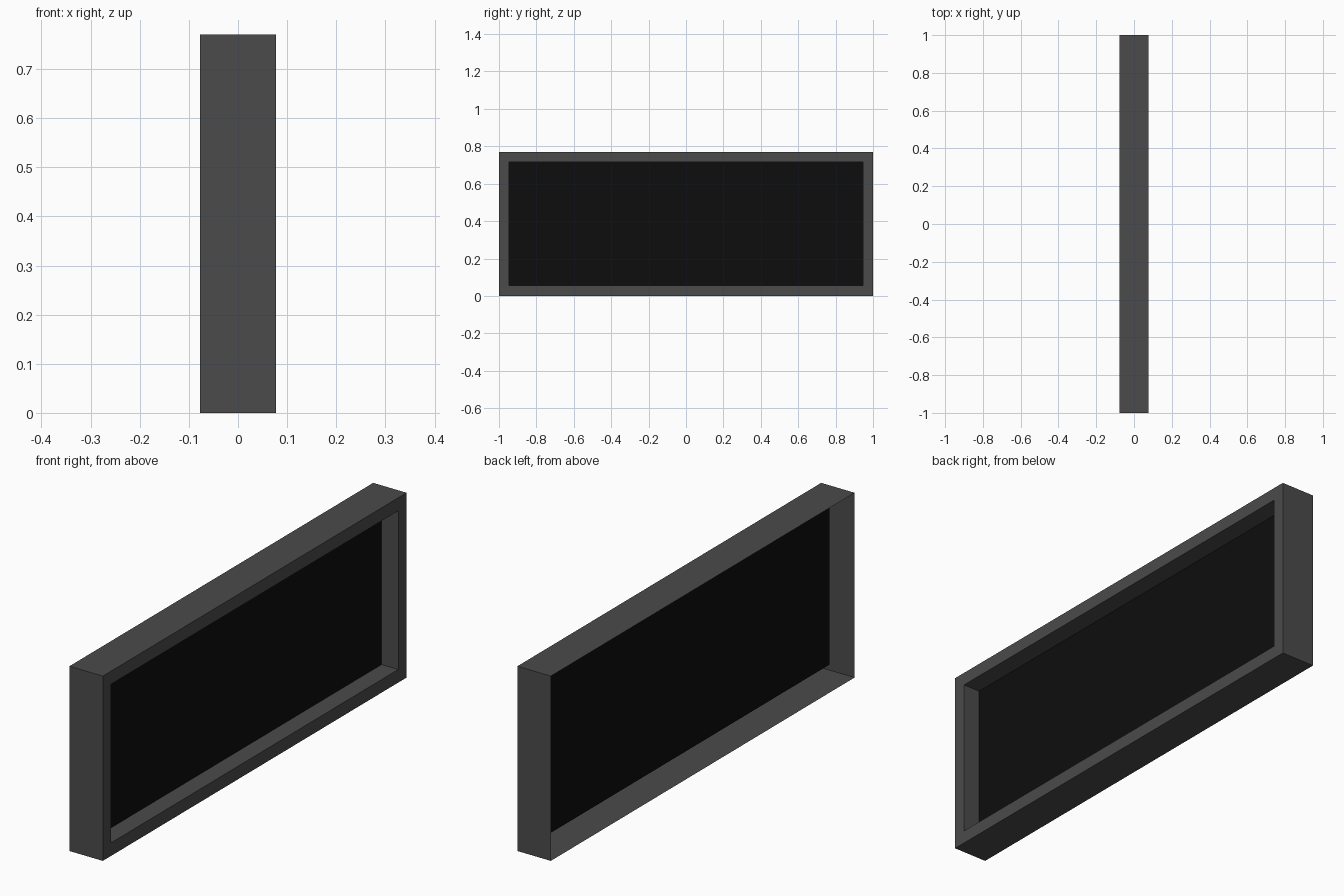
import bpy, bmesh
from mathutils import Matrix, Vector

if "Cube" in bpy.data.objects:
    bpy.data.objects.remove(bpy.data.objects["Cube"])

T = 0.077            # rim width, recess depth and half of the frame depth
H = 0.77             # total height


def material(name, colour):
    m = bpy.data.materials.new(name)
    m.diffuse_color = (*colour, 1)
    m.use_nodes = True
    m.node_tree.nodes["Principled BSDF"].inputs["Base Color"].default_value = m.diffuse_color
    return m


def add_object(name, bm, mat):
    mesh = bpy.data.meshes.new(name)
    bm.to_mesh(mesh)
    bm.free()
    mesh.materials.append(mat)
    obj = bpy.data.objects.new(name, mesh)
    bpy.context.collection.objects.link(obj)
    return obj


def facing(bm, direction):
    return max(bm.faces, key=lambda f: f.normal.dot(Vector(direction)))


frame_grey = material("frame grey", (0.070, 0.070, 0.070))
panel_black = material("panel black", (0.004, 0.004, 0.004))

# Hollow shell: box with an open back, inset rim and recess walls
bm = bmesh.new()
place = Matrix.Translation((0, 0, H / 2)) @ Matrix.Diagonal((2 * T, 2, H, 1))
bmesh.ops.create_cube(bm, size=1, matrix=place)
bm.normal_update()
bmesh.ops.delete(bm, geom=[facing(bm, (-1, 0, 0))], context='FACES_ONLY')
opening = facing(bm, (1, 0, 0))
bmesh.ops.inset_region(bm, faces=[opening], thickness=T)
opening = bmesh.ops.extrude_discrete_faces(bm, faces=[opening])["faces"][0]
bmesh.ops.translate(bm, verts=opening.verts, vec=(-T, 0, 0))
corners = [v.co.copy() for v in opening.verts]
bmesh.ops.delete(bm, geom=[opening], context='FACES_ONLY')
add_object("frame_shell", bm, frame_grey)

# Black panel closing the recess
bm = bmesh.new()
bm.faces.new([bm.verts.new(c) for c in corners])
bm.normal_update()
add_object("recessed_panel", bm, panel_black)
